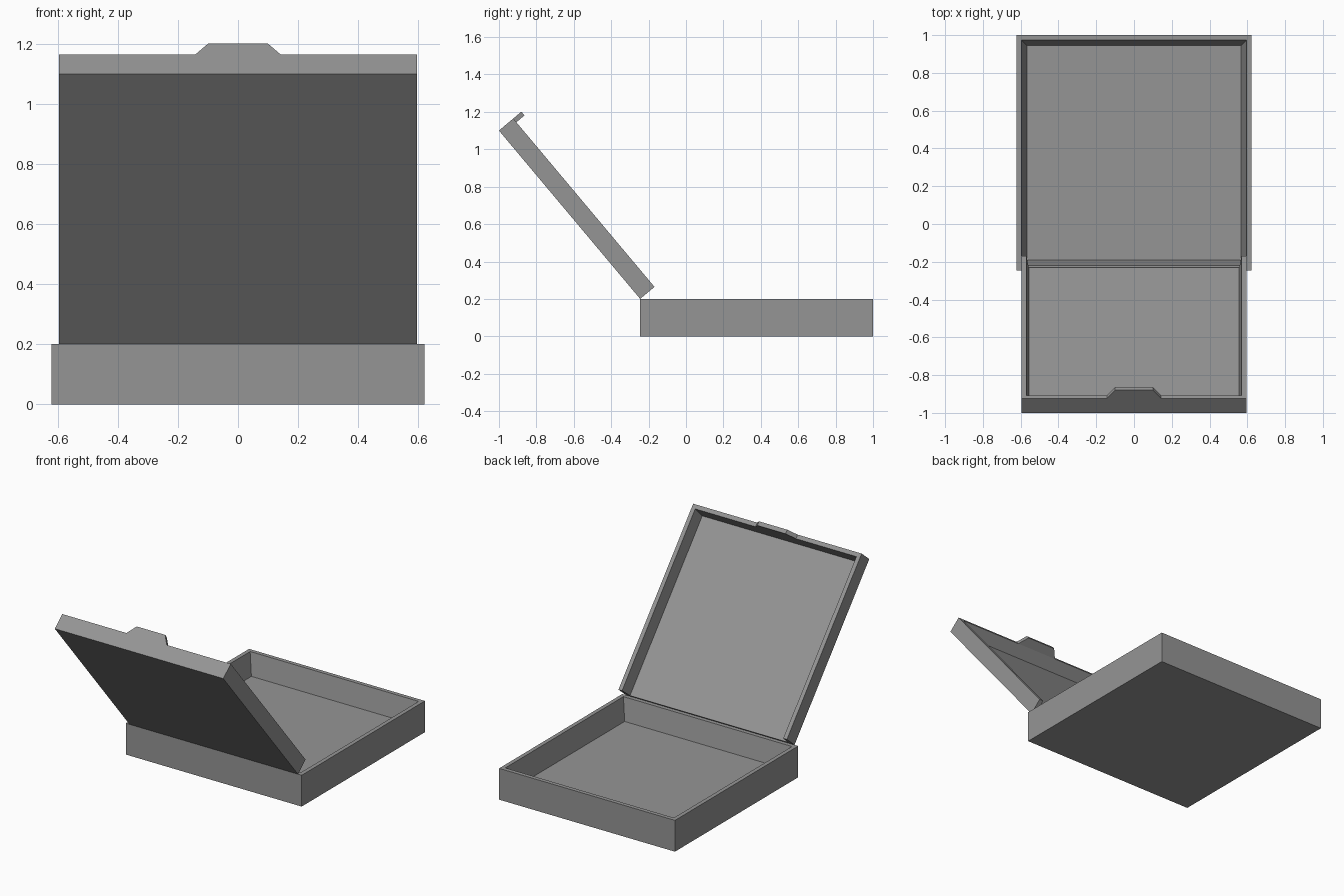
import bpy, bmesh, math
from mathutils import Vector

cube = bpy.data.objects.get("Cube")
if cube:
    bpy.data.objects.remove(cube, do_unlink=True)

grey = bpy.data.materials.new("card_grey")
grey.use_nodes = True
colour = (0.3, 0.3, 0.3, 1)
grey.diffuse_color = colour
grey.node_tree.nodes["Principled BSDF"].inputs["Base Color"].default_value = colour


def finish(name, bm):
    bmesh.ops.recalc_face_normals(bm, faces=bm.faces)
    mesh = bpy.data.meshes.new(name)
    bm.to_mesh(mesh)
    bm.free()
    mesh.materials.append(grey)
    obj = bpy.data.objects.new(name, mesh)
    bpy.context.collection.objects.link(obj)
    return obj


def tray(name, half_w, y0, y1, height, floor, rim, inset, open_end=False):
    """Shallow box with sloping inner walls; open_end drops the wall at y1."""
    bm = bmesh.new()

    def loop(margin, z, keep_end=False):
        x, a, b = half_w - margin, y0 + margin, y1 if keep_end else y1 - margin
        return [bm.verts.new(p) for p in ((-x, a, z), (x, a, z), (x, b, z), (-x, b, z))]

    loops = [loop(0, 0), loop(0, height),
             loop(rim, height, open_end), loop(inset, floor, open_end)]
    bm.faces.new(loops[0])
    bm.faces.new(loops[3])
    for side in range(4):
        nxt = (side + 1) % 4
        if open_end and side == 2:
            # U-shaped end face
            bm.faces.new([l[2] for l in loops] + [l[3] for l in reversed(loops)])
            continue
        for low, high in zip(loops, loops[1:]):
            bm.faces.new((low[side], low[nxt], high[nxt], high[side]))
    return finish(name, bm)


# Base tray
tray("base_tray", 0.622, -0.245, 1.0, 0.2, 0.06, 0.026, 0.055)

# Lid, tilted open about the front edge of the base
length, depth, wall = 1.175, 0.1, 0.026
lid = tray("lid", 0.596, -length, 0, depth, 0.02, wall, 0.039, open_end=True)

# Tapered closing tab on the free edge of the lid
bm = bmesh.new()
outline = ((-0.143, depth), (0.143, depth), (0.1, 0.157), (-0.1, 0.157))
face = bm.faces.new([bm.verts.new((x, -length, z)) for x, z in outline])
extruded = bmesh.ops.extrude_face_region(bm, geom=[face])["geom"]
bmesh.ops.translate(bm, vec=Vector((0, wall, 0)),
                    verts=[v for v in extruded if isinstance(v, bmesh.types.BMVert)])
tab = finish("closing_tab", bm)

for part in (lid, tab):
    part.location = (0, -0.245, 0.2)
    part.rotation_euler.x = math.radians(-50)
